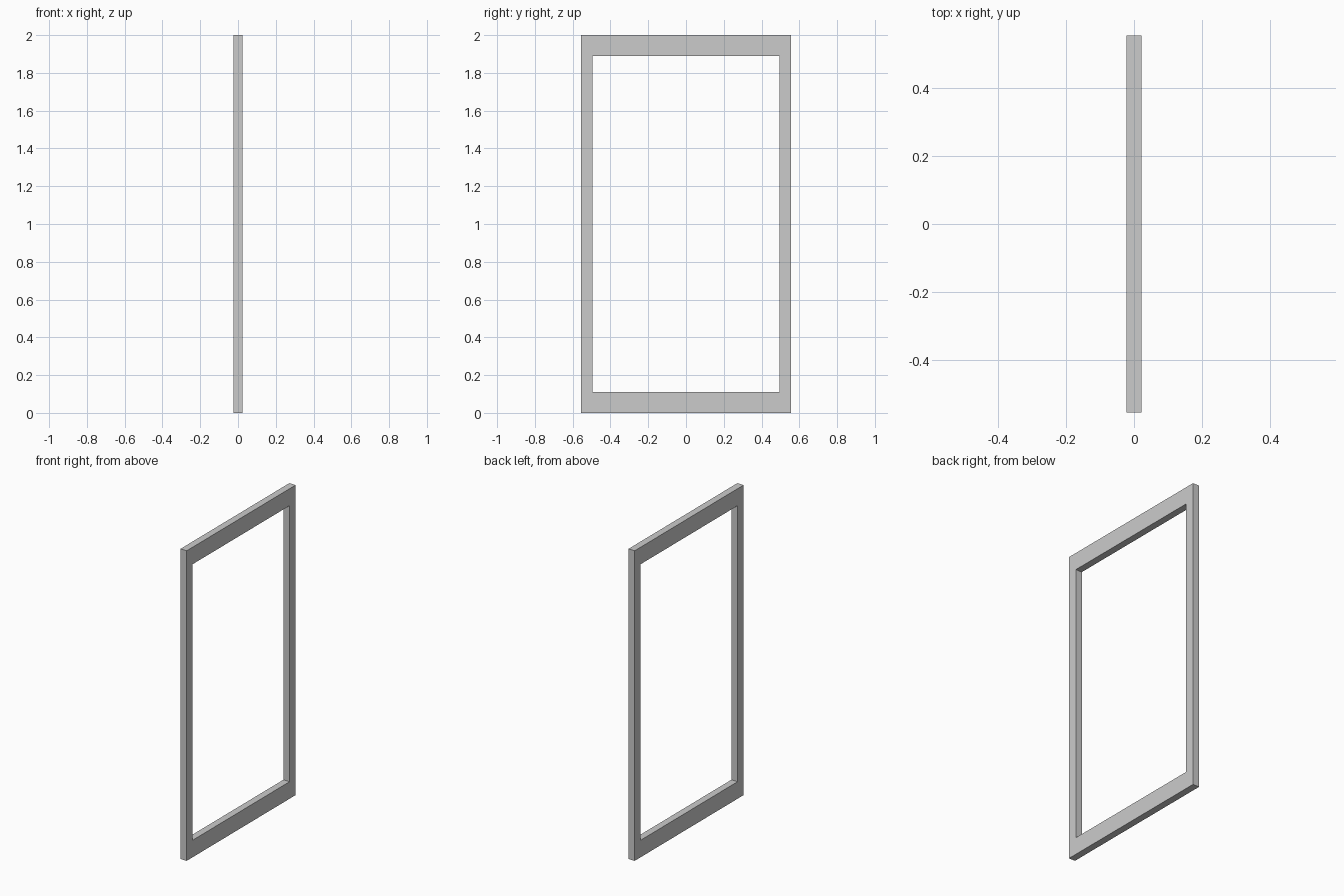
import bpy, bmesh

if "Cube" in bpy.data.objects:
    bpy.data.objects.remove(bpy.data.objects["Cube"])

HALF_W, HEIGHT, HALF_T = 0.555, 2.0, 0.0225   # outer size
OPEN_W, RAIL = 0.494, 0.11                    # opening half width, rail height


def rectangle(bm, x, half_w, z0, z1):
    corners = [(-half_w, z0), (half_w, z0), (half_w, z1), (-half_w, z1)]
    return [bm.verts.new((x, y, z)) for y, z in corners]


# Flat ring with mitred corners, extruded through the thickness
bm = bmesh.new()
outer = rectangle(bm, -HALF_T, HALF_W, 0, HEIGHT)
inner = rectangle(bm, -HALF_T, OPEN_W, RAIL, HEIGHT - RAIL)
for i in range(4):
    j = (i + 1) % 4
    bm.faces.new((outer[i], outer[j], inner[j], inner[i]))
ext = bmesh.ops.extrude_face_region(bm, geom=bm.faces[:])
moved = [g for g in ext["geom"] if isinstance(g, bmesh.types.BMVert)]
bmesh.ops.translate(bm, verts=moved, vec=(2 * HALF_T, 0, 0))

# Ensure the back of the ring is closed
side = [v for v in outer + inner if v.is_valid]
if len(bm.faces) < 16:
    for i in range(4):
        j = (i + 1) % 4
        bm.faces.new((outer[i], inner[i], inner[j], outer[j]))
bmesh.ops.recalc_face_normals(bm, faces=bm.faces[:])

mesh = bpy.data.meshes.new("door_frame")
bm.to_mesh(mesh)
bm.free()
frame = bpy.data.objects.new("door_frame", mesh)
bpy.context.collection.objects.link(frame)
